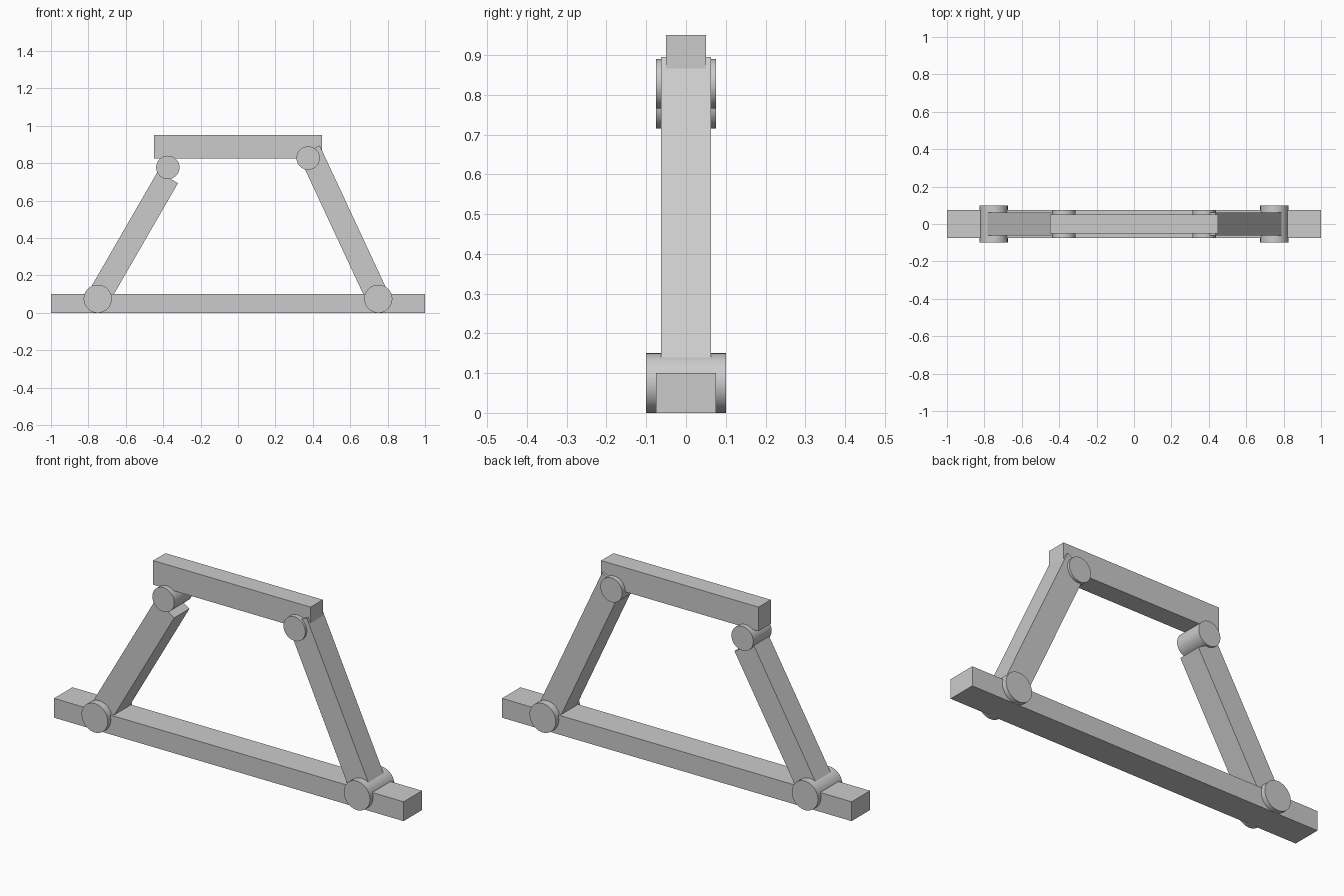
import bpy
import math
from mathutils import Vector

cube = bpy.data.objects.get("Cube")
if cube:
    bpy.data.objects.remove(cube, do_unlink=True)

grey = bpy.data.materials.new("plain grey")
grey.use_nodes = True
COLOUR = (0.6, 0.6, 0.6, 1)
grey.diffuse_color = COLOUR
grey.node_tree.nodes["Principled BSDF"].inputs["Base Color"].default_value = COLOUR


def finish(name):
    obj = bpy.context.object
    obj.name = name
    obj.data.materials.append(grey)
    return obj


def bar(name, centre, size, tilt=0):
    """Box with its long side along x, tilted upwards about y."""
    bpy.ops.mesh.primitive_cube_add(size=1, location=centre)
    obj = finish(name)
    obj.scale = size
    obj.rotation_euler.y = -tilt


def link(name, pivot, length, degrees):
    """Side bar starting at its pivot and rising at an angle."""
    a = math.radians(degrees)
    centre = pivot + Vector((math.cos(a), 0, math.sin(a))) * length / 2
    bar(name, centre, (length, 0.125, 0.125), a)


def pin(name, centre, radius, width):
    """Round hinge pin lying along y."""
    bpy.ops.mesh.primitive_cylinder_add(
        vertices=64, radius=radius, depth=width, location=centre,
        rotation=(math.pi / 2, 0, 0))
    finish(name)
    bpy.ops.object.shade_smooth_by_angle(angle=math.radians(30))


# Horizontal bars
bar("base_bar", (0, 0, 0.05), (2, 0.15, 0.1))
bar("top_bar", (0, 0, 0.8875), (0.9, 0.1, 0.125))

# Side links and their pins
right_pivot = Vector((-0.75, 0, 0.075))
left_pivot = Vector((0.75, 0, 0.075))
link("right_link", right_pivot, 0.75, 60)
link("left_link", left_pivot, 0.875, 115)
pin("right_base_pin", right_pivot, 0.075, 0.2)
pin("left_base_pin", left_pivot, 0.075, 0.2)
pin("right_top_pin", (-0.375, 0, 0.7775), 0.0625, 0.15)
pin("left_top_pin", (0.375, 0, 0.8275), 0.0625, 0.15)
